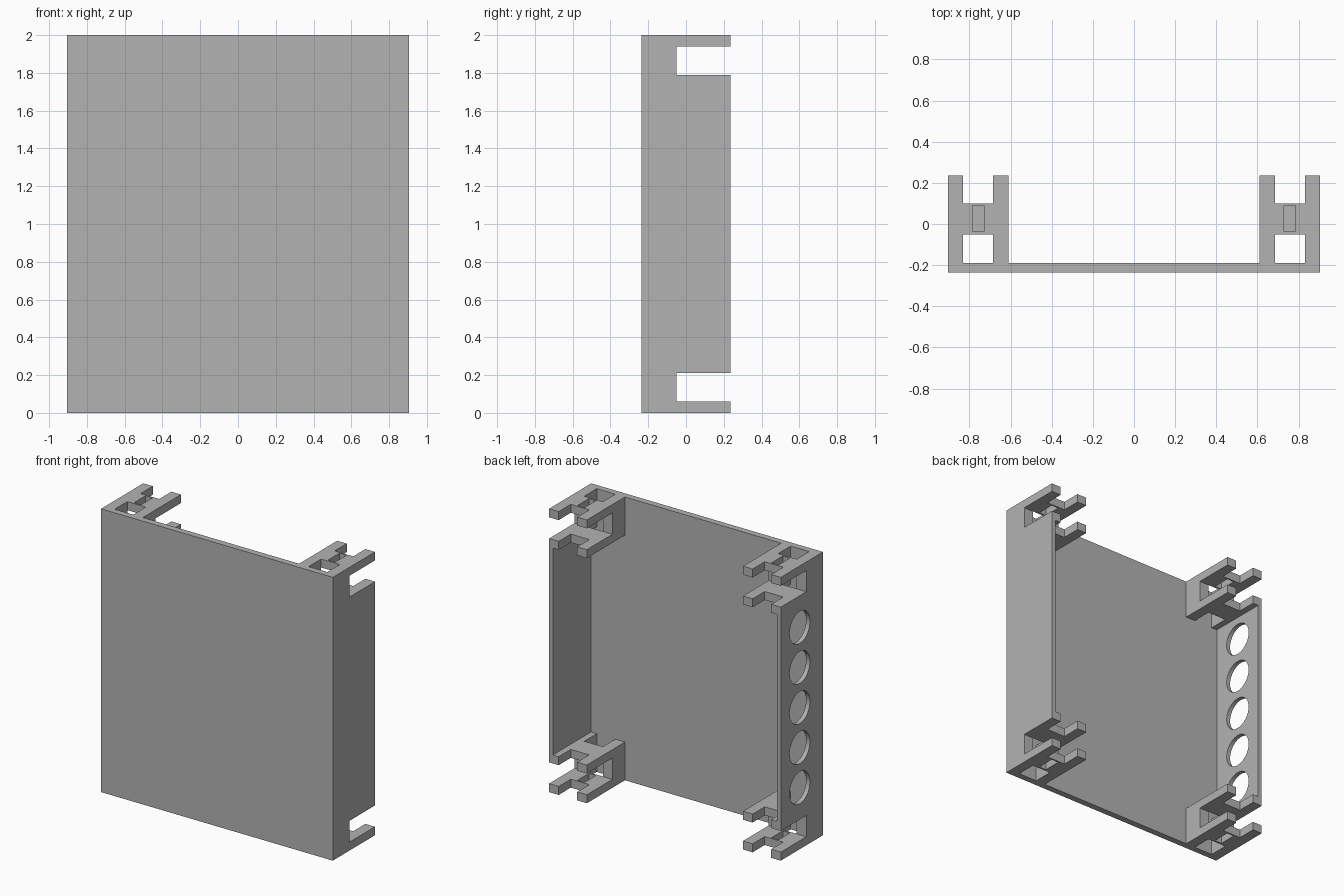
import bpy, bmesh, math
from mathutils import Matrix, Vector

cube = bpy.data.objects.get("Cube")
if cube:
    bpy.data.objects.remove(cube, do_unlink=True)

grey = bpy.data.materials.new("plain grey")
grey.use_nodes = True
grey.diffuse_color = (0.45, 0.45, 0.45, 1)
grey.node_tree.nodes["Principled BSDF"].inputs["Base Color"].default_value = (0.45, 0.45, 0.45, 1)


def add_object(name, bm):
    bmesh.ops.recalc_face_normals(bm, faces=bm.faces)
    mesh = bpy.data.meshes.new(name)
    bm.to_mesh(mesh)
    bm.free()
    mesh.materials.append(grey)
    obj = bpy.data.objects.new(name, mesh)
    bpy.context.collection.objects.link(obj)
    return obj


def box(name, xs, ys, zs):
    """Box spanning the given ranges."""
    bm = bmesh.new()
    spans = (xs, ys, zs)
    mid = Vector([(a + b) / 2 for a, b in spans])
    size = Vector([abs(b - a) for a, b in spans])
    bmesh.ops.create_cube(bm, size=1, matrix=Matrix.Translation(mid) @ Matrix.Diagonal(size).to_4x4())
    return add_object(name, bm)


def cut(obj, cutters):
    """Subtract each cutter, bake the result and discard the cutters."""
    for cutter in cutters:
        cutter.hide_render = True
        mod = obj.modifiers.new("cut", "BOOLEAN")
        mod.operation = "DIFFERENCE"
        mod.solver = "EXACT"
        mod.object = cutter
    graph = bpy.context.evaluated_depsgraph_get()
    mesh = bpy.data.meshes.new_from_object(obj.evaluated_get(graph))
    obj.modifiers.clear()
    obj.data = mesh
    for cutter in cutters:
        bpy.data.objects.remove(cutter, do_unlink=True)


OUT, INNER, BACK, PANEL = 0.905, 0.61, 0.235, -0.19
PLATE, DEPTH = 0.06, 0.27

# Front panel
box("front_panel", (-OUT, OUT), (-BACK, PANEL), (0, 2))

# Thin side walls
walls = {}
for side, s in (("left", 1), ("right", -1)):
    walls[side] = box(side + "_wall", (s * 0.875, s * OUT), (PANEL, BACK), (DEPTH, 2 - DEPTH))

# Row of round holes in the right wall
holes = []
for i in range(5):
    bm = bmesh.new()
    place = Matrix.Translation((-0.89, 0.023, 1 + (i - 2) * 0.283)) @ Matrix.Rotation(math.pi / 2, 4, "Y")
    bmesh.ops.create_cone(bm, cap_ends=True, segments=40, radius1=0.113, radius2=0.113, depth=0.2, matrix=place)
    holes.append(add_object("hole_cutter", bm))
cut(walls["right"], holes)

# Corner brackets: two H-shaped plates joined by a hollow base
for side, s in (("left", 1), ("right", -1)):
    for level in ("top", "bottom"):
        def z(d):
            return 2 - d if level == "top" else d

        def part(name, x0, x1, y0, y1, d0, d1):
            return box(name, (s * x0, s * x1), (y0, y1), (z(d0), z(d1)))

        bracket = part(level + "_" + side + "_bracket", INNER, OUT, PANEL, BACK, 0, DEPTH)
        cut(bracket, [
            part("well_cutter", 0.685, 0.83, -0.3, -0.05, -0.1, 0.4),
            part("rear_slot_cutter", 0.685, 0.83, 0.1, 0.4, -0.1, 0.4),
            part("gap_cutter", 0.5, 1.0, -0.05, 0.4, PLATE, DEPTH - PLATE),
            part("key_slot_cutter", 0.73, 0.785, -0.037, 0.09, -0.1, 0.1),
        ])
